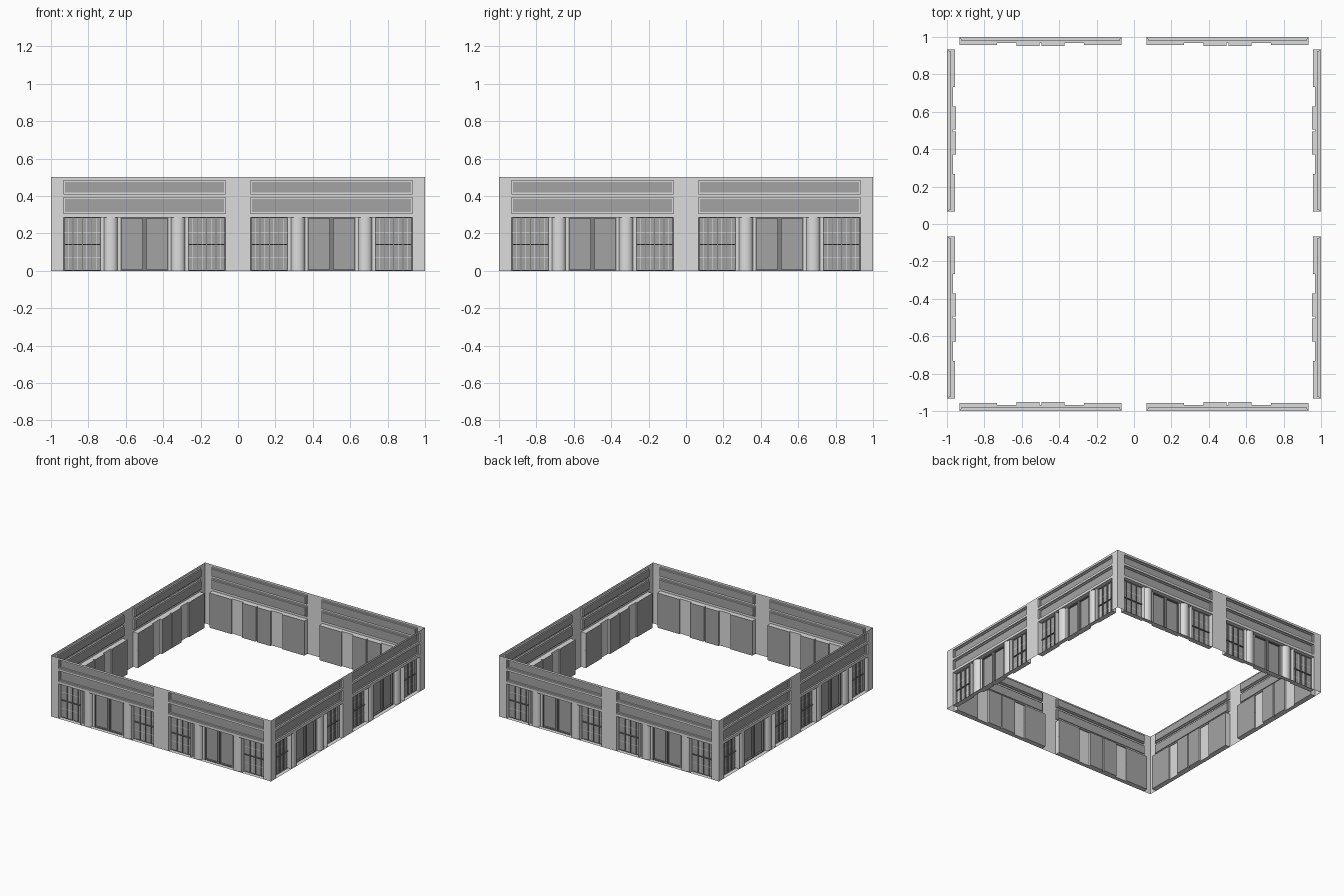
import bpy, bmesh, math

cube = bpy.data.objects.get("Cube")
if cube:
    bpy.data.objects.remove(cube, do_unlink=True)


def material(name, value):
    m = bpy.data.materials.new(name)
    m.use_nodes = True
    colour = (value, value, value, 1)
    m.diffuse_color = colour
    m.node_tree.nodes["Principled BSDF"].inputs["Base Color"].default_value = colour
    return m


STONE = material("light grey stone", 0.72)
PANEL = material("mid grey panel", 0.37)
FRAME = material("dark grey frame", 0.22)
TRIM = material("pale grey trim", 0.8)

TOP, LINTEL, HALF = 0.5, 0.285, 0.432
BANDS = [(0.307, 0.392), (0.41, 0.483)]
BORDER = 0.008
WINDOW_IN, DOOR_OUT, GAP = 0.232, 0.128, 0.005
DEPTH_WINDOW, DEPTH_BAY, DEPTH_DOOR = 0.042, 0.032, 0.048


def quad(bm, pts):
    bm.faces.new([bm.verts.new((u, d - 1, z)) for u, d, z in pts])


def plate(bm, u0, u1, z0, z1, d):
    quad(bm, [(u0, d, z0), (u1, d, z0), (u1, d, z1), (u0, d, z1)])


def tray(bm, u0, u1, z0, z1, d0, d1):
    """Four reveal walls running from depth d0 back to depth d1."""
    ring = [(u0, z0), (u1, z0), (u1, z1), (u0, z1)]
    for (ua, za), (ub, zb) in zip(ring, ring[1:] + ring[:1]):
        quad(bm, [(ua, d0, za), (ua, d1, za), (ub, d1, zb), (ub, d0, zb)])


def border(bm, u0, u1, z0, z1, w, d):
    """Flat picture-frame border of width w."""
    plate(bm, u0, u1, z0, z0 + w, d)
    plate(bm, u0, u1, z1 - w, z1, d)
    plate(bm, u0, u0 + w, z0 + w, z1 - w, d)
    plate(bm, u1 - w, u1, z0 + w, z1 - w, d)


def bar(bm, u0, u1, z0, z1, d0, d1):
    plate(bm, u0, u1, z0, z1, d0)
    tray(bm, u0, u1, z0, z1, d1, d0)


def band_boxes():
    """Inner rectangles of the upper panels."""
    for c in (-0.5, 0.5):
        for z0, z1 in BANDS:
            yield c - HALF + BORDER, c + HALF - BORDER, z0 + BORDER, z1 - BORDER


def windows():
    """Extents of all four windows."""
    for c in (-0.5, 0.5):
        yield c - HALF, c - WINDOW_IN
        yield c + WINDOW_IN, c + HALF


def leaves():
    """Extents of all door leaves."""
    for c in (-0.5, 0.5):
        yield c - DOOR_OUT, c - GAP
        yield c + GAP, c + DOOR_OUT


def wall(bm):
    edges = [LINTEL] + [z for band in BANDS for z in band] + [TOP]
    for u0, u1 in ((-1, -0.5 - HALF), (HALF - 0.5, 0.5 - HALF), (0.5 + HALF, 1)):
        plate(bm, u0, u1, 0, TOP, 0)
    for c in (-0.5, 0.5):
        for z0, z1 in zip(edges[::2], edges[1::2]):
            plate(bm, c - HALF, c + HALF, z0, z1, 0)
        for z0, z1 in BANDS:
            tray(bm, c - HALF, c + HALF, z0, z1, 0, 0.012)
            border(bm, c - HALF, c + HALF, z0, z1, BORDER, 0.012)
    for box in band_boxes():
        tray(bm, *box, 0.012, 0.02)


def bands(bm):
    for box in band_boxes():
        plate(bm, *box, 0.02)


def bay_shell(bm):
    for u0, u1 in windows():
        tray(bm, u0, u1, 0, LINTEL, 0, DEPTH_WINDOW)
    for u0, u1 in leaves():
        tray(bm, u0, u1, 0, LINTEL, DEPTH_BAY, DEPTH_DOOR)
    for c in (-0.5, 0.5):
        for s in (-1, 1):
            u0, u1 = sorted((c + s * DOOR_OUT, c + s * WINDOW_IN))
            plate(bm, u0, u1, 0, LINTEL, DEPTH_BAY)
        u0, u1 = c - WINDOW_IN, c + WINDOW_IN
        for z in (0, LINTEL):
            quad(bm, [(u0, 0, z), (u1, 0, z), (u1, DEPTH_BAY, z), (u0, DEPTH_BAY, z)])


def glazing(bm):
    for u0, u1 in windows():
        plate(bm, u0, u1, 0, LINTEL, DEPTH_WINDOW)


def window_bars(bm):
    for u0, u1 in windows():
        border(bm, u0, u1, 0, LINTEL, 0.004, DEPTH_WINDOW - 0.01)
        for i in (1, 2, 3):
            u = u0 + (u1 - u0) * i / 4
            bar(bm, u - 0.0025, u + 0.0025, 0, LINTEL, 0.034, DEPTH_WINDOW)
        bar(bm, u0, u1, 0.137, 0.143, 0.032, DEPTH_WINDOW)


def window_trim(bm):
    for u0, u1 in windows():
        for z in (0.072, 0.205):
            plate(bm, u0, u1, z - 0.0015, z + 0.0015, DEPTH_WINDOW - 0.004)
        for i in (0.12, 0.38, 0.62, 0.88):
            u = u0 + (u1 - u0) * i
            plate(bm, u - 0.001, u + 0.001, 0.006, LINTEL - 0.006, DEPTH_WINDOW - 0.004)


def door_frames(bm):
    for u0, u1 in leaves():
        border(bm, u0, u1, 0, LINTEL, 0.006, DEPTH_BAY)
        tray(bm, u0 + 0.006, u1 - 0.006, 0.006, LINTEL - 0.006, DEPTH_BAY, DEPTH_DOOR)
    for c in (-0.5, 0.5):
        plate(bm, c - GAP, c + GAP, 0, LINTEL, DEPTH_BAY)


def doors(bm):
    for u0, u1 in leaves():
        plate(bm, u0, u1, 0, LINTEL, DEPTH_DOOR)


def columns(bm):
    n = 12
    for c in (-0.5, 0.5):
        for s in (-1, 1):
            u = c + s * (DOOR_OUT + WINDOW_IN) / 2
            arc = [(u - 0.037 * math.cos(math.pi * i / n),
                    DEPTH_BAY - 0.03 * math.sin(math.pi * i / n)) for i in range(n + 1)]
            for (ua, da), (ub, db) in zip(arc, arc[1:]):
                quad(bm, [(ua, da, 0), (ub, db, 0), (ub, db, LINTEL), (ua, da, LINTEL)])


PARTS = [("wall", wall, STONE), ("upper_panels", bands, PANEL),
         ("bay_shell", bay_shell, STONE), ("window_glazing", glazing, PANEL),
         ("window_bars", window_bars, FRAME), ("window_trim", window_trim, TRIM),
         ("door_frames", door_frames, FRAME), ("doors", doors, PANEL),
         ("columns", columns, STONE)]

# Build each part once and turn it onto all four sides
for name, build, mat in PARTS:
    bm = bmesh.new()
    build(bm)
    bmesh.ops.remove_doubles(bm, verts=bm.verts, dist=0.0001)
    mesh = bpy.data.meshes.new(name)
    bm.to_mesh(mesh)
    bm.free()
    mesh.materials.append(mat)
    if name == "columns":
        mesh.shade_smooth()
    for i, side in enumerate(("front", "left", "back", "right")):
        obj = bpy.data.objects.new(side + "_" + name, mesh)
        obj.rotation_euler.z = i * math.pi / 2
        bpy.context.collection.objects.link(obj)
